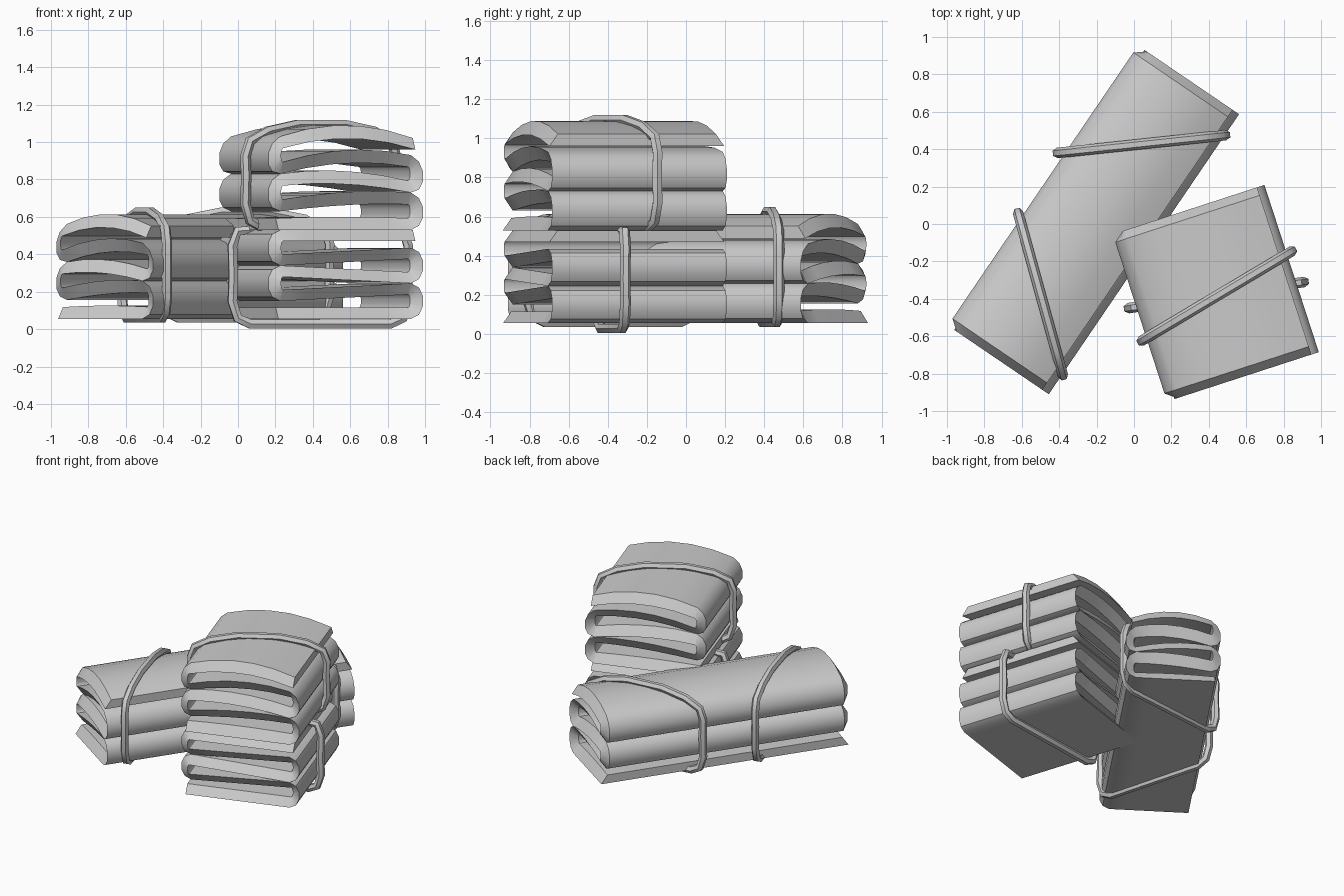
import bpy, bmesh, math
from mathutils import Vector

if "Cube" in bpy.data.objects:
    bpy.data.objects.remove(bpy.data.objects["Cube"])

LAYER, THICK = 0.095, 0.06      # layer pitch and cloth thickness


def folded_path(w, arch):
    """Zig-zag of five layers: list of (point, normal) in the x/z plane."""
    xc, r, rx = w / 2 - 0.07, LAYER - THICK / 2, 0.04
    path = [(-w / 2 + 0.045, THICK / 2, 0, -1)]
    side = 1
    for k in range(1, 5):
        # flat run towards this fold
        x0, z0 = path[-1][:2]
        z1 = k * LAYER - r
        for f in (0.2, 0.4, 0.6, 0.8):
            path.append((x0 + (side * xc - x0) * f, z0 + (z1 - z0) * f, 0, -side))
        # rounded fold
        for deg in (-90, -50, -18, 18, 50, 90):
            c, s = math.cos(math.radians(deg)), math.sin(math.radians(deg))
            path.append((side * (xc + rx * c), k * LAYER + r * s, c, side * s))
        side = -side
    x0, z0 = path[-1][:2]
    z1 = 5 * LAYER - THICK / 2
    for f in (0.2, 0.4, 0.6, 0.8, 1):
        path.append((x0 + (w / 2 - 0.045 - x0) * f, z0 + (z1 - z0) * f, 0, -1))

    def bend(x, z):
        u = min(1, abs(x) / (w / 2))
        return x, z + arch * z / (5 * LAYER) * (1 - u * u)
    h = THICK / 2
    return [(bend(x + a * h, z + b * h), bend(x - a * h, z - b * h)) for x, z, a, b in path]


def folded_cloth(name, centre, z, w, length, angle, arch):
    bm = bmesh.new()
    rows = []
    for (ax, az), (bx, bz) in folded_path(w, arch):
        la, lb = length / 2, length / 2 - 0.045      # slanted cloth edge
        rows.append([bm.verts.new(p) for p in
                     ((ax, -la, az), (ax, la, az), (bx, lb, bz), (bx, -lb, bz))])
    for p, q in zip(rows, rows[1:]):
        for i in range(4):
            j = (i + 1) % 4
            bm.faces.new((p[i], p[j], q[j], q[i]))
    bm.faces.new(rows[0])
    bm.faces.new(rows[-1])
    bmesh.ops.recalc_face_normals(bm, faces=bm.faces)
    me = bpy.data.meshes.new(name)
    bm.to_mesh(me)
    bm.free()
    ob = bpy.data.objects.new(name, me)
    bpy.context.collection.objects.link(ob)
    ob.location = (centre[0], centre[1], z)
    ob.rotation_euler.z = math.radians(angle)
    finish(ob, 35)


def finish(ob, angle):
    bpy.ops.object.select_all(action='DESELECT')
    ob.select_set(True)
    bpy.context.view_layer.objects.active = ob
    if ob.type == 'CURVE':
        bpy.ops.object.convert(target='MESH')
    bpy.ops.object.shade_smooth_by_angle(angle=math.radians(angle))


def rope(name, p, q, z0, z1, drop):
    """Closed loop in the vertical plane through p and q."""
    p, q = Vector(p), Vector(q)
    mid, half = (p + q) / 2, (q - p) / 2
    right = [(0.8, z0), (0.94, z0 + 0.03), (1, z0 + 0.12), (0.99, (z0 + z1) / 2),
             (1, z1 - drop - 0.08), (0.94, z1 - drop), (0.7, z1 - drop * 0.4), (0.3, z1)]
    pts = right + [(-u, z) for u, z in reversed(right)]
    cu = bpy.data.curves.new(name, 'CURVE')
    cu.dimensions = '3D'
    cu.bevel_depth = 0.028
    cu.bevel_resolution = 1
    sp = cu.splines.new('POLY')
    sp.points.add(len(pts) - 1)
    for pt, (u, z) in zip(sp.points, pts):
        xy = mid + half * u
        pt.co = (xy.x, xy.y, z, 1)
    sp.use_cyclic_u = True
    ob = bpy.data.objects.new(name, cu)
    bpy.context.collection.objects.link(ob)
    finish(ob, 50)


# Cloth bundles
folded_cloth("long_bundle", (-0.217, 0.022), 0.055, 0.66, 1.81, -34.2, 0.085)
folded_cloth("lower_bundle", (0.437, -0.37), 0.055, 0.86, 0.94, 18, 0.0)
folded_cloth("upper_bundle", (0.437, -0.37), 0.53, 0.86, 0.94, 18, 0.085)

# Ropes tied round the bundles
rope("long_rope_back", (-0.41, 0.38), (0.49, 0.475), 0.06, 0.625, 0.09)
rope("long_rope_front", (-0.62, 0.06), (-0.38, -0.81), 0.06, 0.625, 0.09)
rope("lower_rope", (-0.03, -0.45), (0.91, -0.31), 0.028, 0.535, 0.01)
rope("upper_rope", (0.04, -0.625), (0.845, -0.145), 0.55, 1.095, 0.09)
